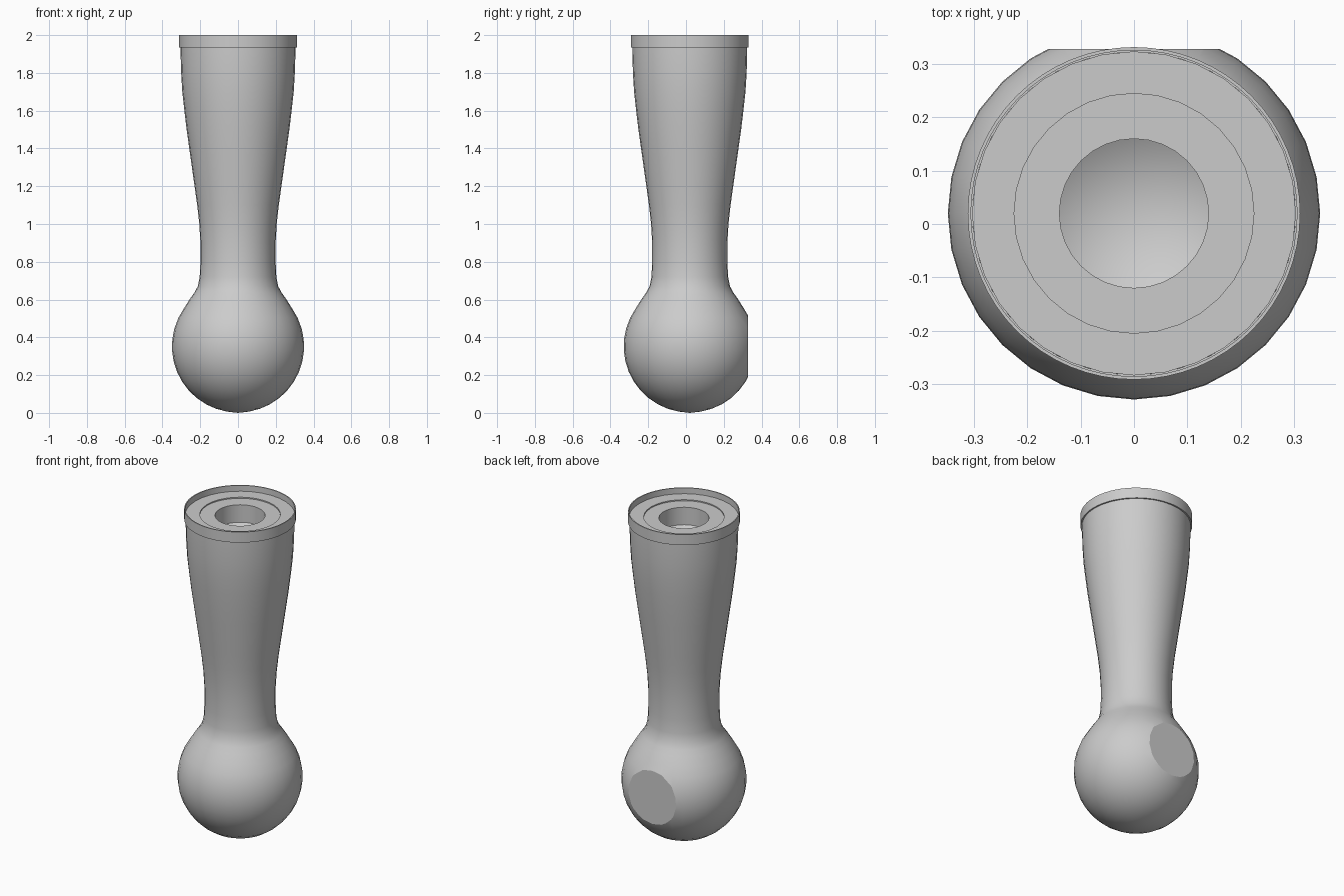
import bpy, bmesh
from math import sin, cos, pi

cube = bpy.data.objects.get("Cube")
if cube:
    bpy.data.objects.remove(cube, do_unlink=True)

grey = bpy.data.materials.new("plain grey")
grey.use_nodes = True
grey.diffuse_color = (0.6, 0.6, 0.6, 1)
grey.node_tree.nodes["Principled BSDF"].inputs["Base Color"].default_value = (0.6, 0.6, 0.6, 1)

AXIS_Y = 0.02      # the turned axis sits slightly behind centre
BALL_R, BALL_Z = 0.35, 0.352


def lathe(name, profile, segments, flat_y=None):
    """Spin an (r, z) profile about the upright axis, optionally cutting a flat at the back."""
    bm = bmesh.new()
    verts = [bm.verts.new((r, 0, z)) for r, z in profile]
    edges = [bm.edges.new(pair) for pair in zip(verts, verts[1:])]
    bmesh.ops.spin(bm, geom=verts + edges, cent=(0, 0, 0), axis=(0, 0, 1),
                   angle=2 * pi, steps=segments, use_duplicate=False)
    bmesh.ops.remove_doubles(bm, verts=bm.verts, dist=0.0005)
    if flat_y is not None:
        cut = bmesh.ops.bisect_plane(bm, geom=bm.verts[:] + bm.edges[:] + bm.faces[:],
                                     plane_co=(0, flat_y, 0), plane_no=(0, 1, 0),
                                     clear_outer=True)
        rim = [e for e in cut["geom_cut"] if isinstance(e, bmesh.types.BMEdge)]
        bmesh.ops.edgeloop_fill(bm, edges=rim)
    bmesh.ops.recalc_face_normals(bm, faces=bm.faces)
    mesh = bpy.data.meshes.new(name)
    bm.to_mesh(mesh)
    bm.free()
    mesh.materials.append(grey)
    obj = bpy.data.objects.new(name, mesh)
    obj.location.y = AXIS_Y
    bpy.context.collection.objects.link(obj)
    bpy.ops.object.select_all(action="DESELECT")
    obj.select_set(True)
    bpy.context.view_layer.objects.active = obj
    bpy.ops.object.shade_smooth_by_angle(angle=0.4)
    return obj


# Ball flowing through a fillet into the flared shaft, with a drilled top
ball = [(BALL_R * sin(a), BALL_Z - BALL_R * cos(a))
        for a in (pi * 0.75 * i / 14 for i in range(14))]
ball[0] = (0, 0)
shaft = [(0.255, 0.603), (0.232, 0.635), (0.213, 0.67), (0.203, 0.72), (0.199, 0.8),
         (0.199, 0.9), (0.205, 1.0), (0.216, 1.1), (0.230, 1.2), (0.244, 1.3),
         (0.258, 1.4), (0.272, 1.5), (0.284, 1.6), (0.295, 1.7), (0.301, 1.8),
         (0.304, 1.9), (0.304, 1.965)]
socket = [(0.225, 1.965), (0.225, 1.958), (0.14, 1.958), (0.14, 1.85), (0, 1.77)]
lathe("ball_and_shaft", ball + shaft + socket, 32, flat_y=0.308)

# Thin raised collar around the top
lathe("collar", [(0.303, 1.935), (0.312, 1.935), (0.312, 2), (0.306, 2),
                 (0.306, 1.962), (0.303, 1.962), (0.303, 1.935)], 64)
